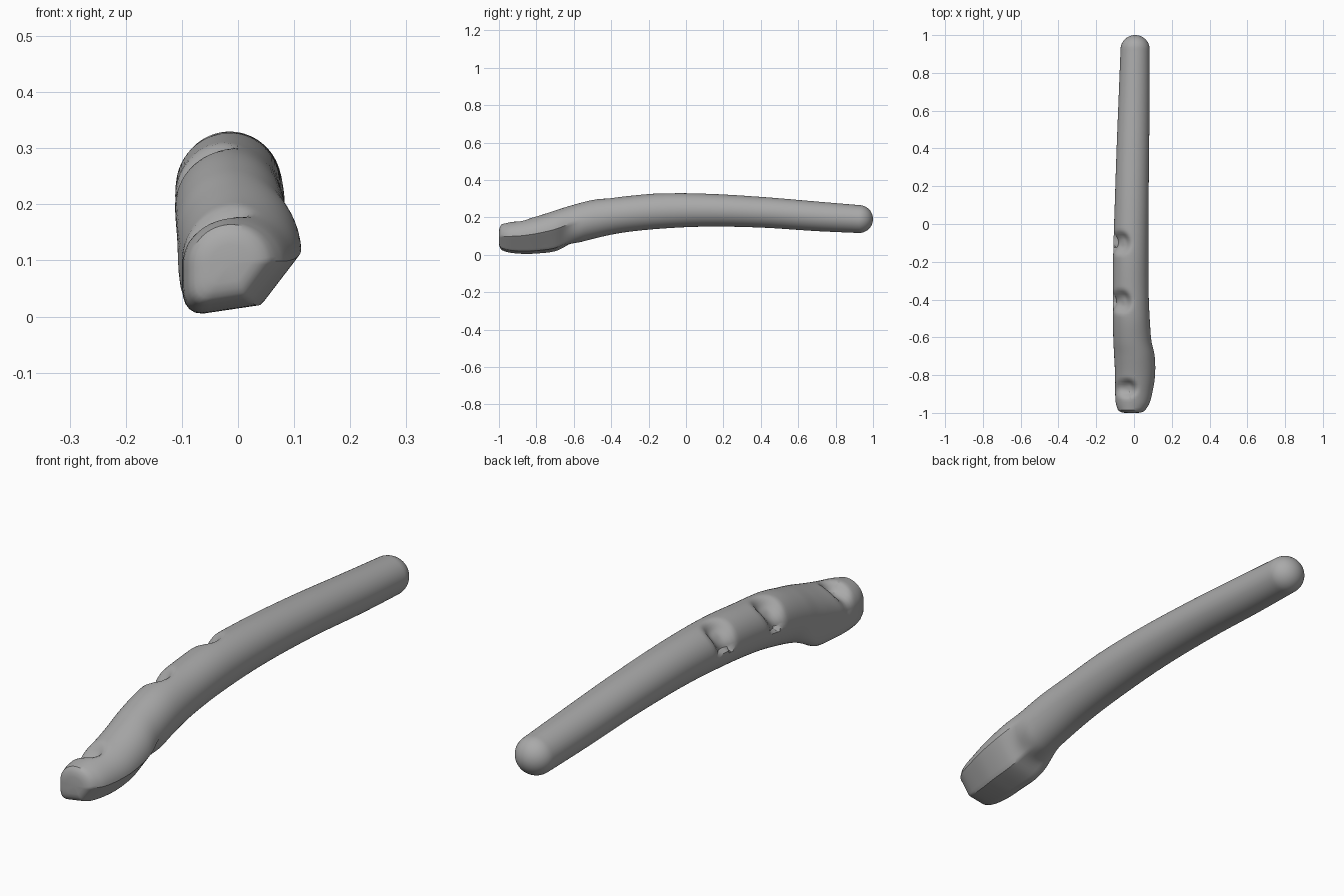
import bpy
import bmesh
from math import sin, cos, pi, exp, tau
from mathutils import Vector

cube = bpy.data.objects.get("Cube")
if cube:
    bpy.data.objects.remove(cube, do_unlink=True)

SEGMENTS = 64

# Bounds of the rod along its length: y, left x, right x, low z, high z
STATIONS = [
    (-0.985, -0.085, 0.06, 0.022, 0.164),
    (-0.95, -0.096, 0.082, 0.01, 0.172),
    (-0.88, -0.10, 0.10, 0.002, 0.185),
    (-0.8, -0.10, 0.112, 0.003, 0.205),
    (-0.7, -0.105, 0.11, 0.015, 0.237),
    (-0.62, -0.109, 0.093, 0.05, 0.262),
    (-0.5, -0.112, 0.083, 0.085, 0.293),
    (-0.35, -0.112, 0.077, 0.117, 0.31),
    (-0.15, -0.11, 0.076, 0.139, 0.328),
    (0.1, -0.102, 0.077, 0.151, 0.327),
    (0.4, -0.092, 0.08, 0.146, 0.31),
    (0.7, -0.08, 0.083, 0.127, 0.285),
    (0.925, -0.071, 0.083, 0.117, 0.266),
]


def bounds_at(y):
    """Smooth interpolation of the station bounds."""
    i = 0
    while i < len(STATIONS) - 2 and y > STATIONS[i + 1][0]:
        i += 1
    a, b = STATIONS[i], STATIONS[i + 1]
    before, after = STATIONS[max(i - 1, 0)], STATIONS[min(i + 2, len(STATIONS) - 1)]
    h = b[0] - a[0]
    t = (y - a[0]) / h
    result = []
    for k in range(1, 5):
        m0 = (b[k] - before[k]) / (b[0] - before[0]) * h
        m1 = (after[k] - a[k]) / (after[0] - a[0]) * h
        result.append((2*t**3 - 3*t*t + 1) * a[k] + (t**3 - 2*t*t + t) * m0
                      + (3*t*t - 2*t**3) * b[k] + (t**3 - t*t) * m1)
    return result


def head_radius(angle):
    """Round top with a left wall and two flat cuts below."""
    c, s = cos(angle), sin(angle)
    p = 2 if s >= 0 else 5
    r = (abs(c)**p + abs(s)**p) ** (-1 / p)
    corners = [Vector((-0.9, -1)), Vector((0.35, -0.8)), Vector((1, 0.1))]
    for a, b in zip(corners, corners[1:]):
        normal = Vector((b.y - a.y, a.x - b.x))
        facing = normal.x * c + normal.y * s
        if facing > 0:
            r = min(r, normal.dot(a) / facing)
    return r


# Finger dents: centre x, y, length radius, depth
DENTS = [(-0.075, -0.1, 0.05, 0.032), (-0.07, -0.41, 0.05, 0.034), (-0.04, -0.87, 0.04, 0.036)]


def ring(bm, y, box, scale=1.0):
    x0, x1, z0, z1 = box
    cx, cz = (x0 + x1) / 2, (z0 + z1) / 2
    t = min(max((-0.55 - y) / 0.12, 0), 1)
    w = t * t * (3 - 2 * t)
    verts = []
    for i in range(SEGMENTS):
        angle = tau * i / SEGMENTS
        r = (1 - w + w * head_radius(angle)) * scale
        p = Vector((cx + r * cos(angle) * (x1 - x0) / 2, y, cz + r * sin(angle) * (z1 - z0) / 2))
        if p.z > cz:
            inward = Vector((cx - p.x, 0, cz - p.z)).normalized()
            for dx, dy, size, depth in DENTS:
                d2 = ((p.x - dx) / 0.05)**2 + ((y - dy) / size)**2
                p += inward * depth * exp(-d2 * d2)
        verts.append(bm.verts.new(p))
    return verts


# Lofted rod with a rounded far end and a blunt cut near end
bm = bmesh.new()
rings = []
for y, scale in [(-1.0, 0.5), (-0.997, 0.72), (-0.992, 0.88)]:
    rings.append(ring(bm, y, bounds_at(-0.985), scale))
first, last, steps = -0.985, 0.925, 140
for i in range(steps + 1):
    y = first + (last - first) * i / steps
    rings.append(ring(bm, y, bounds_at(y)))
for i in range(1, 12):
    a = pi / 2 * i / 12
    rings.append(ring(bm, last + (1 - last) * sin(a), bounds_at(last), cos(a)))

for a, b in zip(rings, rings[1:]):
    for i in range(SEGMENTS):
        j = (i + 1) % SEGMENTS
        bm.faces.new((a[i], a[j], b[j], b[i]))
for loop, y in ((rings[0], -1.0), (rings[-1], 1.0)):
    middle = sum((v.co for v in loop), Vector()) / SEGMENTS
    tip = bm.verts.new((middle.x, y, middle.z))
    for i in range(SEGMENTS):
        bm.faces.new((loop[i], loop[(i + 1) % SEGMENTS], tip))
bmesh.ops.recalc_face_normals(bm, faces=bm.faces)

mesh = bpy.data.meshes.new("curved_rod")
bm.to_mesh(mesh)
bm.free()
rod = bpy.data.objects.new("curved_rod", mesh)
bpy.context.collection.objects.link(rod)

# Plain grey material
grey = bpy.data.materials.new("plain grey")
grey.use_nodes = True
grey.diffuse_color = (0.4, 0.4, 0.4, 1)
grey.node_tree.nodes["Principled BSDF"].inputs["Base Color"].default_value = (0.4, 0.4, 0.4, 1)
mesh.materials.append(grey)

bpy.ops.object.select_all(action='DESELECT')
rod.select_set(True)
bpy.context.view_layer.objects.active = rod
bpy.ops.object.shade_smooth_by_angle(angle=0.6)
